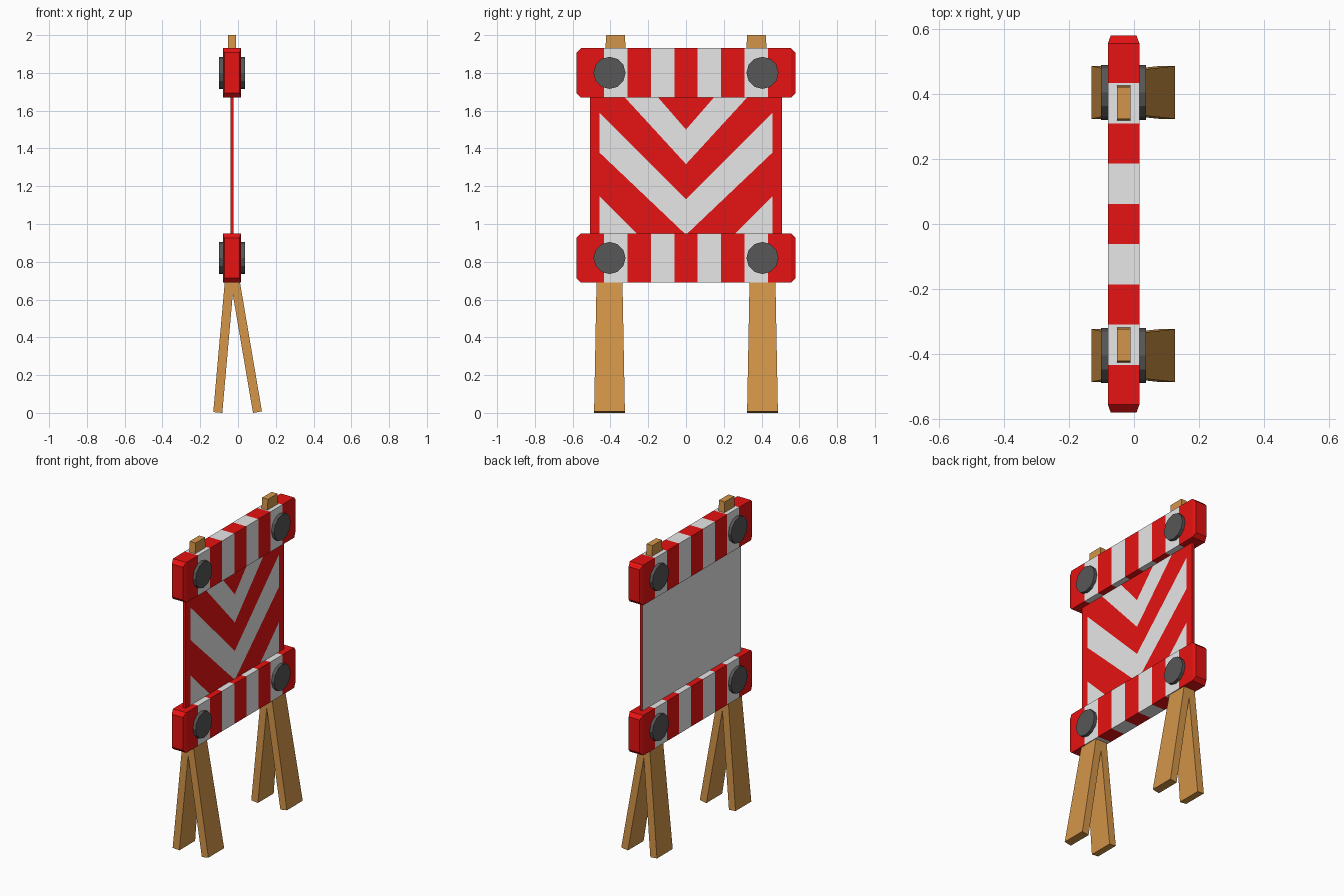
import bpy
import bmesh
from math import pi
from mathutils import Vector, Matrix

old = bpy.data.objects.get("Cube")
if old:
    bpy.data.objects.remove(old, do_unlink=True)

CX = -0.032  # middle plane of the barrier


def material(name, rgb):
    m = bpy.data.materials.new(name)
    m.use_nodes = True
    m.diffuse_color = (*rgb, 1)
    m.node_tree.nodes["Principled BSDF"].inputs["Base Color"].default_value = (*rgb, 1)
    return m


RED = material("red paint", (0.8, 0.006, 0.006))
WHITE = material("white paint", (0.8, 0.8, 0.8))
WOOD = material("wood", (0.65, 0.30, 0.065))
DARK = material("dark grey", (0.095, 0.095, 0.095))


def finish(name, bm, mats, location=(0, 0, 0)):
    bmesh.ops.recalc_face_normals(bm, faces=bm.faces[:])
    mesh = bpy.data.meshes.new(name)
    bm.to_mesh(mesh)
    bm.free()
    for m in mats:
        mesh.materials.append(m)
    ob = bpy.data.objects.new(name, mesh)
    ob.location = location
    bpy.context.collection.objects.link(ob)
    return ob


def box(size, centre=(0, 0, 0)):
    bm = bmesh.new()
    bmesh.ops.create_cube(bm, size=1, matrix=Matrix.Translation(centre) @ Matrix.Diagonal((*size, 1)))
    return bm


def cut(bm, point, normal):
    bmesh.ops.bisect_plane(bm, geom=bm.verts[:] + bm.edges[:] + bm.faces[:],
                           plane_co=point, plane_no=normal)


# Striped rails with chamfered ends
def rail(name, z):
    stripe, half, chamfer = 0.124, 0.58, 0.024
    bm = box((0.097, 2 * half, 0.262))
    for i in range(8):
        cut(bm, (0, (i - 3.5) * stripe, 0), (0, 1, 0))
    for s in (-1, 1):
        cut(bm, (0, s * (half - chamfer), 0), (0, 1, 0))
    for v in bm.verts:
        if abs(v.co.y) > half - 0.001:
            v.co.x *= 0.82
            v.co.z *= 1 - chamfer / 0.131
    for f in bm.faces:
        index = round(abs(f.calc_center_median().y) / stripe)
        f.material_index = 1 if index in (1, 3) else 0
    finish(name, bm, [RED, WHITE], (CX, 0, z))


# Tapered timber between two end points
def plank(name, bottom, top, thick, wide_bottom, wide_top):
    bottom, top = Vector(bottom), Vector(top)
    axis = top - bottom
    bm = box((thick, 1, axis.length), (0, 0, axis.length / 2))
    for v in bm.verts:
        v.co.y *= wide_top if v.co.z > axis.length / 2 else wide_bottom
    bm.transform(Vector((0, 0, 1)).rotation_difference(axis).to_matrix().to_4x4())
    finish(name, bm, [WOOD], bottom)


# Round bolt passing through a rail
def bolt(name, y, z):
    bm = bmesh.new()
    bmesh.ops.create_cone(bm, cap_ends=True, segments=12, radius1=0.085, radius2=0.085,
                          depth=0.138, matrix=Matrix.Rotation(pi / 2, 4, "Y"))
    finish(name, bm, [DARK], (CX, y, z))


for level, z in (("lower", 0.82), ("upper", 1.8)):
    rail(level + "_rail", z)
    for end, s in (("front", -1), ("back", 1)):
        bolt(f"{level}_{end}_bolt", s * 0.405, z)

for end, s in (("front", -1), ("back", 1)):
    y = s * 0.405
    plank(end + "_right_leg", (-0.107, y, 0.002), (-0.041, y, 0.75), 0.048, 0.163, 0.135)
    plank(end + "_left_leg", (0.103, y, 0.004), (-0.024, y, 0.75), 0.048, 0.163, 0.135)
    plank(end + "_post_top", (CX, s * 0.373, 1.8), (CX, s * 0.373, 2.0), 0.042, 0.125, 0.098)

# Chevron board: half is cut along the stripe edges, then mirrored
EDGES = [(1.5, 1.15), (1.317, 1.09), (1.132, 1.0), (0.943, 0.95), (0.69, 1.0)]  # height at middle, slope
BORDER = 0.457
bm = box((0.018, 0.507, 0.82), (0, 0.2535, 1.31))
cut(bm, (0, BORDER, 0), (0, 1, 0))
for height, slope in EDGES:
    cut(bm, (0, 0, height), (0, -slope, 1))
bmesh.ops.delete(bm, geom=[f for f in bm.faces if f.calc_center_median().y < 0.0001], context="FACES_ONLY")
bmesh.ops.recalc_face_normals(bm, faces=bm.faces[:])
for f in bm.faces:
    c = f.calc_center_median()
    above = sum(c.z < height + slope * c.y for height, slope in EDGES)
    painted = f.normal.x > 0.5 and c.y < BORDER and above % 2 == 1
    f.material_index = 1 if painted or f.normal.x < -0.5 else 0
board = finish("chevron_board", bm, [RED, WHITE], (CX, 0, 0))
mirror = board.modifiers.new("Mirror", "MIRROR")
mirror.use_axis = (False, True, False)
